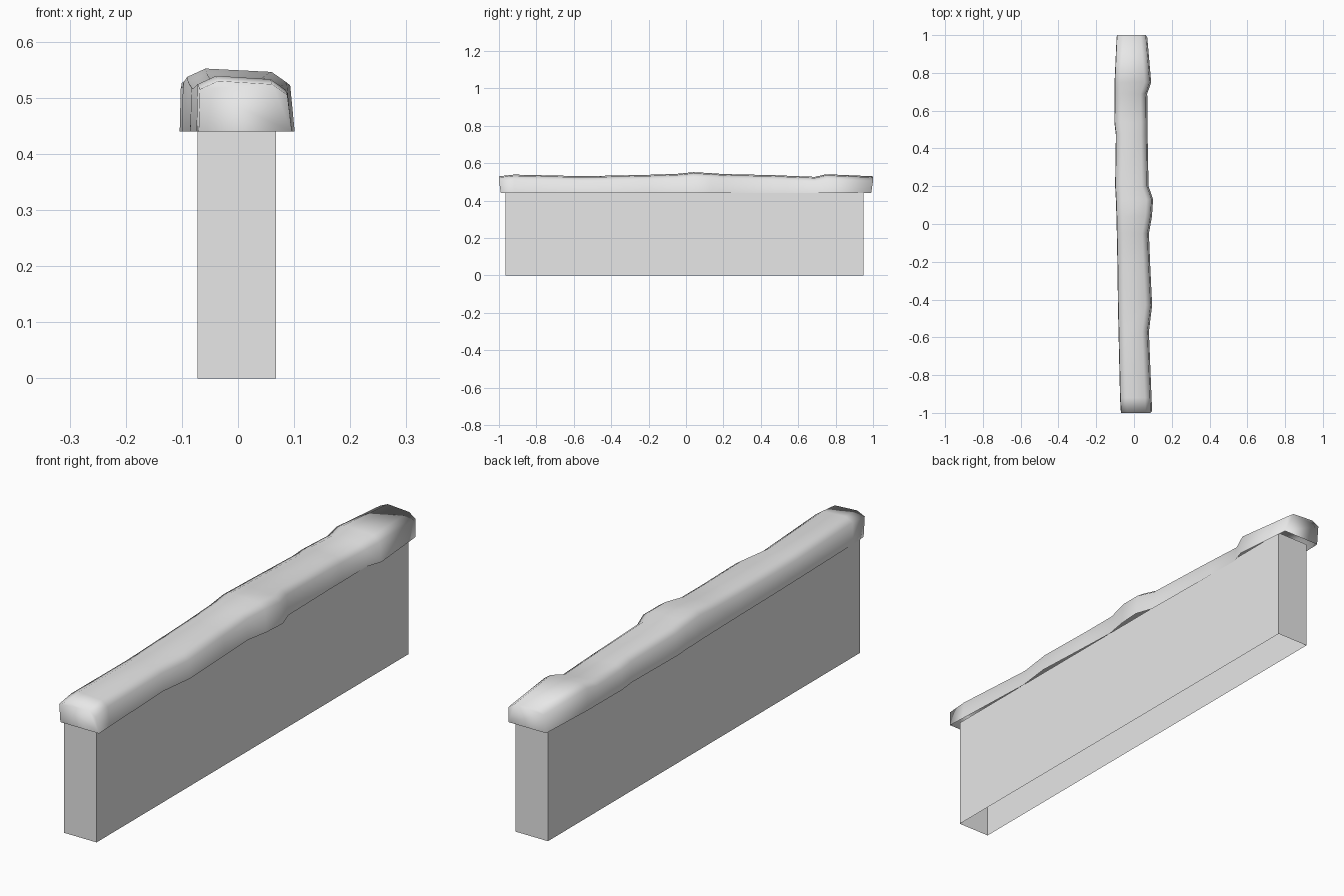
import bpy, bmesh

cube = bpy.data.objects.get("Cube")
if cube:
    bpy.data.objects.remove(cube, do_unlink=True)

grey = bpy.data.materials.new("light grey")
grey.use_nodes = True
grey.diffuse_color = (0.8, 0.8, 0.8, 1)
grey.node_tree.nodes["Principled BSDF"].inputs["Base Color"].default_value = (0.8, 0.8, 0.8, 1)


def make_object(name, bm, smooth):
    bmesh.ops.recalc_face_normals(bm, faces=bm.faces)
    mesh = bpy.data.meshes.new(name)
    bm.to_mesh(mesh)
    bm.free()
    mesh.materials.append(grey)
    for face in mesh.polygons:
        face.use_smooth = smooth
    obj = bpy.data.objects.new(name, mesh)
    bpy.context.collection.objects.link(obj)
    return obj


# Wall: a thin box, open underneath
WALL_BASE, CAP_BASE = 0.0, 0.44
bm = bmesh.new()
bmesh.ops.create_cube(bm, size=1)
for v in bm.verts:
    v.co.x = 0.068 if v.co.x > 0 else -0.072
    v.co.y = 0.95 if v.co.y > 0 else -0.965
    v.co.z = CAP_BASE + 0.01 if v.co.z > 0 else WALL_BASE
floor = [f for f in bm.faces if f.normal.z < -0.5]
bmesh.ops.delete(bm, geom=floor, context='FACES_ONLY')
make_object("wall", bm, False)

# Snow cap: uneven sections along the wall (y, left edge, right edge, crest height)
SECTIONS = [
    (-0.99, -0.070, 0.096, 0.530),
    (-0.92, -0.074, 0.093, 0.539),
    (-0.57, -0.082, 0.079, 0.531),
    (-0.43, -0.085, 0.096, 0.533),
    (-0.20, -0.088, 0.085, 0.538),
    (-0.05, -0.091, 0.079, 0.543),
    (0.04, -0.093, 0.095, 0.552),
    (0.13, -0.096, 0.101, 0.547),
    (0.20, -0.100, 0.077, 0.542),
    (0.47, -0.096, 0.072, 0.536),
    (0.54, -0.104, 0.072, 0.533),
    (0.69, -0.103, 0.070, 0.527),
    (0.75, -0.103, 0.091, 0.541),
    (0.99, -0.092, 0.070, 0.530),
]
bm = bmesh.new()
rings = []
for i, (y, x0, x1, top) in enumerate(SECTIONS):
    flare = {0: -0.01, len(SECTIONS) - 1: 0.01}.get(i, 0)
    profile = [(x0, CAP_BASE), (x0 + 0.002, top - 0.015), (x0 + 0.035, top),
               (x1 - 0.035, top - 0.006), (x1 - 0.008, top - 0.025), (x1, CAP_BASE)]
    rings.append([bm.verts.new((x, y + (flare if z > CAP_BASE else 0), z))
                  for x, z in profile])
for a, b in zip(rings, rings[1:]):
    for j in range(len(a) - 1):
        bm.faces.new((a[j], a[j + 1], b[j + 1], b[j]))
for end in (rings[0], rings[-1]):
    bm.faces.new(end)
make_object("snow_cap", bm, True)
